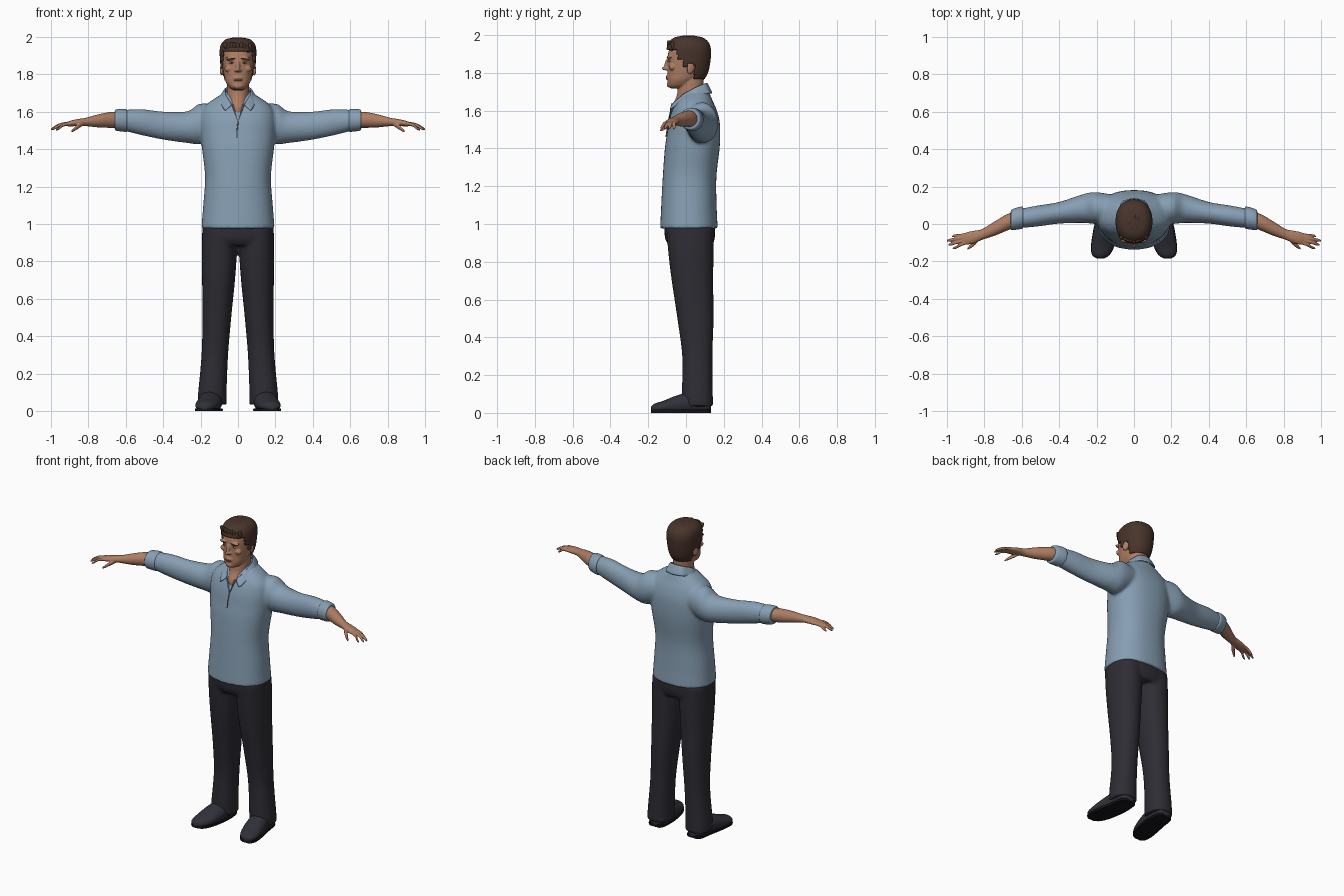
import bpy, bmesh, math, random
from mathutils import Matrix, Vector, Euler

random.seed(4)
cube = bpy.data.objects.get("Cube")
if cube:
    bpy.data.objects.remove(cube, do_unlink=True)


def material(name, *rgb):
    m = bpy.data.materials.new(name)
    m.use_nodes = True
    m.diffuse_color = (*rgb, 1)
    bsdf = m.node_tree.nodes["Principled BSDF"]
    bsdf.inputs["Base Color"].default_value = (*rgb, 1)
    bsdf.inputs["Roughness"].default_value = 0.8
    return m


SHIRT = material("shirt blue", .24, .345, .45)
SEAM = material("shirt seam", .10, .15, .20)
TROUSERS = material("trouser charcoal", .026, .026, .034)
SHOE = material("shoe leather", .03, .031, .041)
SOLE = material("sole black", .008, .008, .01)
SKIN = material("skin", .42, .205, .125)
LIP = material("lip", .30, .12, .08)
HAIR = material("hair brown", .065, .034, .025)
EYE = material("eye white", .45, .38, .33)
IRIS = material("iris dark", .03, .02, .015)


def loft(bm, axis, secs, n=32, p=2.0, side=1, clamp=None):
    """Skin superelliptic sections (t, u, v, ru, rv), smoothly resampled along the axis."""
    rings, steps = [], 5
    last = len(secs) - 1
    path = []
    for i in range(last):
        a, b, c, d = (secs[max(0, min(last, i + k))] for k in (-1, 0, 1, 2))
        for s in range(steps + (i == last - 1)):
            f = s / steps
            path.append([.5 * (2*q + (r-o)*f + (2*o - 5*q + 4*r - w)*f*f + (3*q - o - 3*r + w)*f**3)
                         for o, q, r, w in zip(a, b, c, d)])
    for t, u, v, ru, rv in path:
        ring = []
        for k in range(n):
            ang = math.tau * k / n
            ca, sa = math.cos(ang), math.sin(ang)
            x = u + ru * math.copysign(abs(ca) ** (2 / p), ca)
            y = v + rv * math.copysign(abs(sa) ** (2 / p), sa)
            co = {"z": (x, y, t), "x": (t, x, y), "y": (x, t, y)}[axis]
            z = min(max(co[2], clamp[0]), clamp[1]) if clamp else co[2]
            ring.append(bm.verts.new((co[0] * side, co[1], z)))
        rings.append(ring)
    for r0, r1 in zip(rings, rings[1:]):
        for k in range(n):
            bm.faces.new((r0[k], r0[k - 1], r1[k - 1], r1[k]))
    bm.faces.new(rings[0])
    bm.faces.new(rings[-1][::-1])


def body(rows):
    """Turn (z, half width, front y, back y) rows into sections."""
    return [(z, 0, (f + b) / 2, w, (b - f) / 2) for z, w, f, b in rows]


def blob(bm, loc, size, rot=(0, 0, 0)):
    mat = Matrix.Translation(loc) @ Euler(rot).to_matrix().to_4x4() @ Matrix.Diagonal((*size, 1))
    bmesh.ops.create_icosphere(bm, subdivisions=3, radius=1, matrix=mat)


def finish(bm, name, mat, voxel=None, smooth=5, thick=None, mirror=False, subsurf=0):
    bmesh.ops.recalc_face_normals(bm, faces=bm.faces)
    me = bpy.data.meshes.new(name)
    bm.to_mesh(me)
    bm.free()
    me.materials.append(mat)
    ob = bpy.data.objects.new(name, me)
    bpy.context.collection.objects.link(ob)
    bpy.ops.object.select_all(action="DESELECT")
    ob.select_set(True)
    bpy.context.view_layer.objects.active = ob
    bpy.ops.object.shade_smooth_by_angle(angle=math.radians(50))
    if mirror:
        ob.modifiers.new("mirror", "MIRROR")
    if thick:
        mod = ob.modifiers.new("thickness", "SOLIDIFY")
        mod.thickness, mod.offset = thick, 0
    if subsurf:
        ob.modifiers.new("round", "SUBSURF").levels = subsurf
    if voxel:
        mod = ob.modifiers.new("merge", "REMESH")
        mod.mode, mod.voxel_size, mod.use_smooth_shade = "VOXEL", voxel, True
        mod = ob.modifiers.new("soften", "SMOOTH")
        mod.factor, mod.iterations = .5, smooth
    return ob


# Shirt: torso and sleeves merged into one skin
bm = bmesh.new()
loft(bm, "z", body([(.975, .196, -.137, .168), (1.1, .186, -.131, .162), (1.25, .176, -.123, .161),
                    (1.4, .192, -.112, .178), (1.48, .2, -.1, .181), (1.55, .202, -.089, .177),
                    (1.61, .19, -.07, .16), (1.65, .155, -.05, .142), (1.69, .095, -.022, .125),
                    (1.71, .06, 0, .11)]), n=48, p=2.3)
for s in (1, -1):
    loft(bm, "x", [(.08, .08, 1.56, .07, .07), (.2, .085, 1.537, .085, .107), (.27, .083, 1.518, .077, .085),
                   (.4, .06, 1.526, .058, .075), (.52, .042, 1.545, .056, .069),
                   (.63, .027, 1.556, .05, .052)], side=s)
finish(bm, "shirt", SHIRT, voxel=.009)

# Rolled cuffs
for s, label in ((1, "left"), (-1, "right")):
    bm = bmesh.new()
    loft(bm, "x", [(.592, .034, 1.553, .05, .05), (.597, .034, 1.553, .059, .06), (.625, .029, 1.555, .059, .06),
                   (.654, .022, 1.556, .055, .056), (.659, .021, 1.556, .046, .046)], side=s)
    finish(bm, label + "_cuff", SHIRT)

# Collar: folded band with points at the front
bm = bmesh.new()
top = [(0, .11, 1.748), (.045, .096, 1.744), (.07, .045, 1.722), (.064, -.012, 1.688), (.03, -.07, 1.638)]
low = [(0, .138, 1.69), (.06, .124, 1.69), (.098, .055, 1.675), (.095, -.03, 1.645), (.07, -.09, 1.602)]
rows = [[bm.verts.new(c) for c in row] for row in (top, low)]
for a, b, c, d in zip(rows[0], rows[0][1:], rows[1][1:], rows[1]):
    bm.faces.new((a, b, c, d))
bmesh.ops.subdivide_edges(bm, edges=bm.edges, cuts=2, use_grid_fill=True)
finish(bm, "collar", SHIRT, thick=.01, mirror=True, subsurf=1)


def strip(name, points, radius, mat):
    cu = bpy.data.curves.new(name, "CURVE")
    cu.dimensions, cu.bevel_depth, cu.bevel_resolution = "3D", radius, 2
    sp = cu.splines.new("POLY")
    sp.points.add(len(points) - 1)
    for pt, co in zip(sp.points, points):
        pt.co = (*co, 1)
    cu.materials.append(mat)
    bpy.context.collection.objects.link(bpy.data.objects.new(name, cu))


# Neckline edges and front placket
strip("neckline", [(-.03, -.072, 1.638), (0, -.09, 1.55), (.03, -.072, 1.638)], .005, SHIRT)
strip("placket_seam", [(0, -.092, 1.545), (-.005, -.1, 1.5), (-.005, -.106, 1.46)], .003, SEAM)

# Trousers: hips and both legs merged
bm = bmesh.new()
loft(bm, "z", body([(.885, .188, -.09, .14), (.93, .192, -.112, .153), (1.02, .186, -.115, .153)]), p=2.3)
for s in (1, -1):
    loft(bm, "z", [(.035, .138, .062, .078, .082), (.1, .137, .06, .076, .082), (.3, .124, .06, .071, .08),
                   (.5, .113, .05, .077, .096), (.7, .104, .034, .088, .11), (.85, .1, .026, .094, .12),
                   (.98, .098, .02, .093, .125)], p=2.2, side=s)
finish(bm, "trousers", TROUSERS, voxel=.009)

# Shoes and soles, toes turned slightly outward
UPPER = [(.132, .138, .04, .03, .03), (.11, .14, .045, .05, .045), (.03, .143, .05, .06, .06),
         (-.05, .155, .04, .064, .052), (-.12, .168, .03, .06, .034), (-.165, .177, .025, .045, .025),
         (-.184, .18, .022, .018, .012)]
for s, label in ((1, "left"), (-1, "right")):
    bm = bmesh.new()
    loft(bm, "y", UPPER, side=s, clamp=(.012, .2))
    finish(bm, label + "_shoe", SHOE)
    bm = bmesh.new()
    loft(bm, "y", [(t, u, .007, ru + .002, .05) for t, u, v, ru, rv in UPPER], side=s, clamp=(0, .014))
    finish(bm, label + "_sole", SOLE)

# Forearms and hands
FINGERS = [(.9, -.1, .968, -.13), (.905, -.086, .993, -.112), (.905, -.071, 1.0, -.09), (.893, -.057, .972, -.066)]
for s, label in ((1, "left"), (-1, "right")):
    bm = bmesh.new()
    loft(bm, "x", [(.6, .03, 1.555, .04, .04), (.67, .012, 1.557, .044, .043), (.74, -.022, 1.552, .039, .036),
                   (.81, -.055, 1.546, .029, .023), (.85, -.068, 1.543, .033, .019),
                   (.89, -.077, 1.538, .034, .016), (.918, -.082, 1.533, .028, .01)], side=s)
    for x0, y0, x1, y1 in FINGERS:
        loft(bm, "x", [(x0 - .02, y0, 1.538, .007, .008), (x0, y0, 1.537, .0095, .0105),
                       ((x0 + x1) / 2, (y0 + y1) / 2, 1.53, .0085, .0095),
                       (x1 - .012, y1 + .003, 1.512, .008, .008), (x1 + .002, y1, 1.503, .003, .003)], n=16, side=s)
    loft(bm, "x", [(.828, -.075, 1.538, .012, .012), (.85, -.098, 1.525, .015, .013),
                   (.872, -.117, 1.509, .012, .011), (.89, -.132, 1.495, .006, .006)], n=16, side=s)
    finish(bm, label + "_forearm_and_hand", SKIN, voxel=.0038, smooth=2)

# Head: skull, neck and facial forms merged
bm = bmesh.new()
loft(bm, "z", body([(1.718, .025, -.08, -.03), (1.732, .048, -.095, .02), (1.76, .066, -.098, .05),
                    (1.79, .074, -.098, .085), (1.83, .08, -.097, .108), (1.88, .083, -.097, .115),
                    (1.92, .083, -.09, .115), (1.96, .068, -.065, .095), (1.978, .03, -.03, .05)]), n=48, p=2.25)
loft(bm, "z", [(1.56, 0, .01, .035, .078), (1.62, 0, .012, .05, .089), (1.67, 0, .022, .058, .074),
               (1.72, 0, .025, .06, .068), (1.8, 0, .03, .06, .066)])
blob(bm, (0, -.1, 1.847), (.011, .014, .034), (-.25, 0, 0))
blob(bm, (0, -.111, 1.824), (.011, .017, .011))
blob(bm, (0, -.089, 1.738), (.026, .013, .016))
blob(bm, (0, -.094, 1.777), (.026, .012, .016))
for s in (1, -1):
    blob(bm, (.011 * s, -.103, 1.821), (.009, .011, .008))
    blob(bm, (.036 * s, -.088, 1.884), (.033, .013, .011))
    blob(bm, (.05 * s, -.072, 1.83), (.024, .018, .018))
    blob(bm, (.086 * s, .025, 1.826), (.009, .021, .034), (-.2, 0, .35 * s))
finish(bm, "head_and_neck", SKIN, voxel=.004, smooth=4)

# Eyes, brows and lips
for s, label in ((1, "left"), (-1, "right")):
    for name, mat, loc, size in (("eye", EYE, (.034, -.088, 1.862), (.014, .009, .0055)),
                                 ("iris", IRIS, (.034, -.093, 1.862), (.0055, .0055, .005)),
                                 ("eyebrow", HAIR, (.036, -.095, 1.883), (.023, .008, .0045))):
        bm = bmesh.new()
        blob(bm, (loc[0] * s, loc[1], loc[2]), size, (0, .08 * s, 0))
        finish(bm, label + "_" + name, mat)
bm = bmesh.new()
for z in (1.776, 1.768):
    blob(bm, (0, -.099, z), (.021, .0075, .0045))
finish(bm, "lips", LIP)

# Hair: shell trimmed along the hairline


def hairline(y):
    if y < -.045:
        return 1.925
    if y < .012:
        return 1.87 if y < -.015 else 1.835
    return 1.852 if y < .045 else 1.772


bm = bmesh.new()
loft(bm, "z", body([(1.765, .07, -.1, .09), (1.8, .08, -.105, .11), (1.84, .087, -.105, .12),
                    (1.89, .091, -.104, .126), (1.93, .092, -.097, .125), (1.962, .083, -.084, .112),
                    (1.983, .06, -.056, .082), (1.99, .02, -.015, .035)]), n=72, p=2.2)
doomed = [f for f in bm.faces if f.calc_center_median().z < hairline(f.calc_center_median().y)]
bmesh.ops.delete(bm, geom=doomed, context="FACES")
finish(bm, "hair", HAIR, thick=.012)

# Short tufts over the crown and fringe
bm = bmesh.new()
for i in range(60):
    a, r = random.uniform(0, math.tau), math.sqrt(random.random())
    x, y = .08 * r * math.cos(a), .012 + .095 * r * math.sin(a)
    blob(bm, (x, y, 1.989 - .045 * r ** 3), (.011, .024, .01), (.5 * r * -math.sin(a), .5 * r * math.cos(a), random.uniform(-.5, .5)))
for i in range(9):
    x = -.064 + .016 * i
    blob(bm, (x, -.09 + 5 * x * x, 1.943 + random.uniform(-.006, .008)), (.012, .011, .024), (.2, random.uniform(-.5, .5), 0))
finish(bm, "hair_tufts", HAIR)
